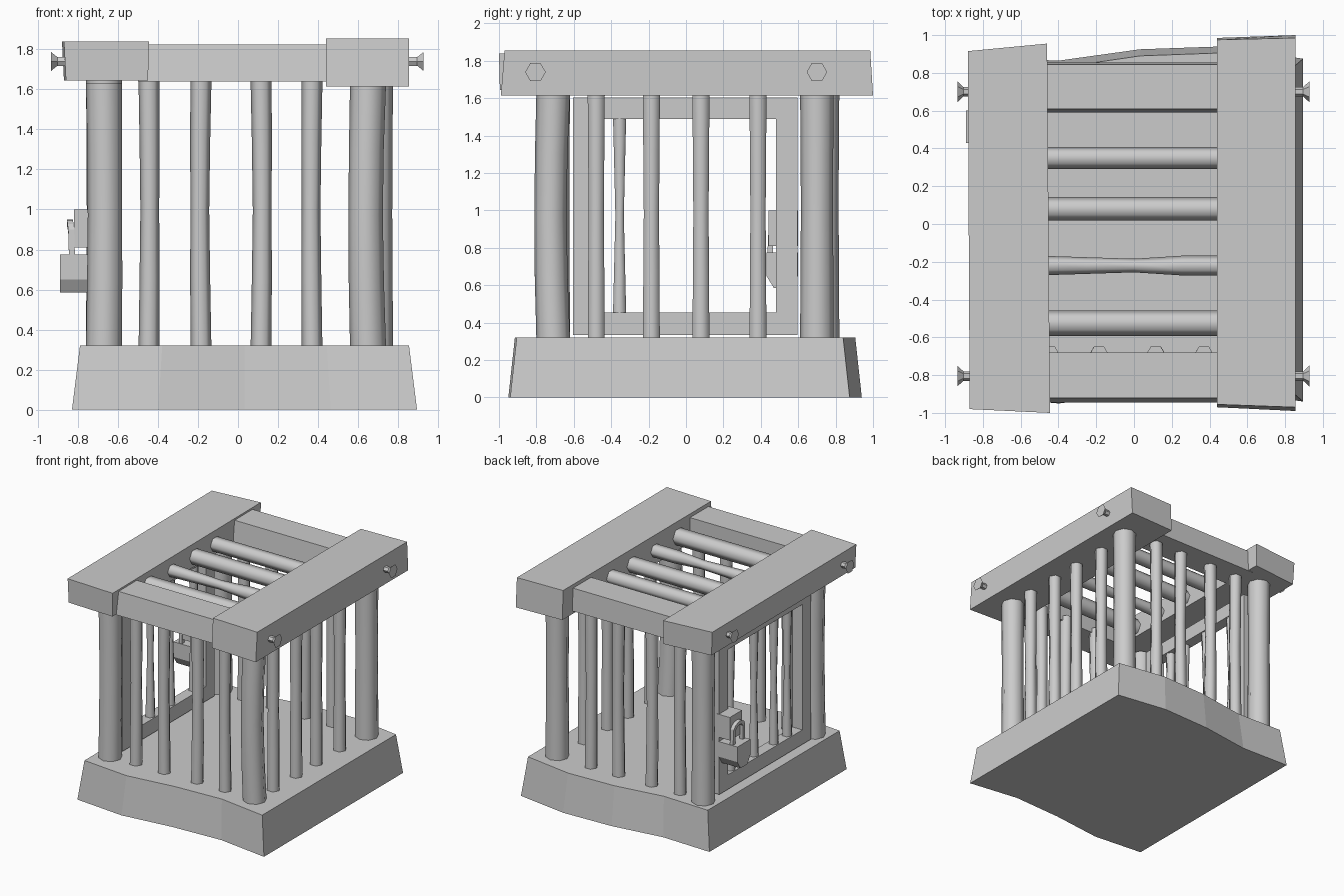
import bpy, bmesh, math
from mathutils import Vector

cube = bpy.data.objects.get("Cube")
if cube:
    bpy.data.objects.remove(cube, do_unlink=True)

grey = bpy.data.materials.new("plain_grey")
grey.use_nodes = True
COLOUR = (0.6, 0.6, 0.6, 1)
grey.diffuse_color = COLOUR
bsdf = next(n for n in grey.node_tree.nodes if n.type == 'BSDF_PRINCIPLED')
bsdf.inputs["Base Color"].default_value = COLOUR


def loft(name, rings, closed=False, smooth=False):
    """Skin a list of point rings; cap the ends, or join last to first."""
    bm = bmesh.new()
    loops = [[bm.verts.new(p) for p in ring] for ring in rings]
    pairs = list(zip(loops, loops[1:]))
    if closed:
        pairs.append((loops[-1], loops[0]))
    else:
        bm.faces.new(loops[0])
        bm.faces.new(loops[-1])
    n = len(loops[0])
    for a, b in pairs:
        for i in range(n):
            j = (i + 1) % n
            bm.faces.new((a[i], a[j], b[j], b[i]))
    bmesh.ops.recalc_face_normals(bm, faces=bm.faces)
    mesh = bpy.data.meshes.new(name)
    bm.to_mesh(mesh)
    bm.free()
    mesh.materials.append(grey)
    obj = bpy.data.objects.new(name, mesh)
    bpy.context.collection.objects.link(obj)
    if smooth:
        bpy.ops.object.select_all(action='DESELECT')
        obj.select_set(True)
        bpy.context.view_layer.objects.active = obj
        bpy.ops.object.shade_smooth_by_angle(angle=math.radians(65))
    return obj


def rod(name, start, end, radii, sides=6, bend=(0, 0, 0), smooth=True):
    """Many-sided bar with a radius per ring, bowed sideways by bend."""
    start, end, bend = Vector(start), Vector(end), Vector(bend)
    axis = (end - start).normalized()
    u = Vector((0, 1, 0)) if abs(axis.x) > 0.9 else Vector((1, 0, 0))
    v = axis.cross(u).normalized()
    rings = []
    for k, r in enumerate(radii):
        t = k / (len(radii) - 1)
        centre = start.lerp(end, t) + bend * math.sin(math.pi * t)
        angles = [math.tau * i / sides for i in range(sides)]
        rings.append([centre + r * (math.cos(a) * u + math.sin(a) * v) for a in angles])
    return loft(name, rings, smooth=smooth)


def slab(name, bottom, top, z0, z1):
    return loft(name, [[(x, y, z0) for x, y in bottom], [(x, y, z1) for x, y in top]])


def rect(x0, x1, y0, y1):
    return [(x0, y0), (x1, y0), (x1, y1), (x0, y1)]


# Base: tapered block with wavy front and back
back = [0.88, 0.865, 0.925, 0.94, 0.875]
front = [-0.91, -0.95, -0.90, -0.88, -0.94]


def base_ring(x0, x1, inset):
    xs = [x0 + (x1 - x0) * i / 4 for i in range(5)]
    return ([(x, y + inset) for x, y in zip(xs, front)]
            + [(x, y - inset) for x, y in zip(xs[::-1], back[::-1])])


slab("base", base_ring(-0.83, 0.895, 0), base_ring(-0.79, 0.855, 0.035), 0, 0.32)

# Roof side beams
right_top = [(-0.87, -0.98), (-0.445, -1.0), (-0.46, 0.955), (-0.88, 0.915)]
right_low = [(-0.86, -0.98), (-0.45, -0.995), (-0.46, 0.95), (-0.87, 0.91)]
slab("right_roof_beam", right_low, right_top, 1.645, 1.84)
left_top = [(0.44, -0.955), (0.855, -0.97), (0.855, 0.985), (0.44, 0.975)]
left_low = [(0.44, -0.97), (0.855, -0.99), (0.855, 1.0), (0.44, 0.985)]
slab("left_roof_beam", left_low, left_top, 1.615, 1.855)

# Roof cross beams, wider at the foot
slab("front_cross_beam", rect(-0.5, 0.5, -0.945, -0.68), rect(-0.5, 0.5, -0.92, -0.68), 1.64, 1.825)
slab("back_cross_beam", rect(-0.5, 0.5, 0.59, 0.855), rect(-0.5, 0.5, 0.61, 0.845), 1.64, 1.825)

# Roof rods
for y, ends, middle in [(-0.525, 0.068, 0.068), (-0.22, 0.052, 0.036),
                        (0.08, 0.062, 0.062), (0.35, 0.058, 0.058)]:
    rod("roof_rod", (-0.5, y, 1.73), (0.5, y, 1.73), [ends, (ends + middle) / 2, middle, ends, ends])

# Corner posts
for name, x, y, top, bend in [("front_right_post", -0.67, -0.71, 1.63, (0.005, 0, 0)),
                              ("front_left_post", 0.65, -0.71, 1.63, (-0.012, -0.015, 0)),
                              ("back_right_post", -0.67, 0.73, 1.66, (0, 0, 0)),
                              ("back_left_post", 0.685, 0.70, 1.63, (0, 0, 0))]:
    rod(name, (x, y, 0.31), (x, y, top), [0.09, 0.088, 0.086, 0.087, 0.09], 8, bend)

# Front and back bars
bar = [0.052, 0.05, 0.047, 0.05, 0.053]
for x, bow in [(-0.445, 0.004), (-0.185, -0.006), (0.115, 0.006), (0.37, -0.005)]:
    rod("front_bar", (x, -0.695, 0.31), (x, -0.695, 1.68), bar, bend=(bow, 0, 0))
    rod("back_bar", (x, 0.71, 0.31), (x, 0.71, 1.68), bar, bend=(bow, 0, 0))

# Left side bars
for y in (-0.48, -0.185, 0.08, 0.385):
    rod("left_side_bar", (0.66, y, 0.31), (0.66, y, 1.65), bar)


# Door: rectangular frame with bars, on the right side
def frame_ring(x, y0, y1, z0, z1):
    return [(x, y, z) for y, z in rect(y0, y1, z0, z1)]


outer, inner = (-0.605, 0.595, 0.335, 1.605), (-0.49, 0.48, 0.455, 1.49)
loft("door_frame", [frame_ring(-0.72, *outer), frame_ring(-0.63, *outer),
                    frame_ring(-0.63, *inner), frame_ring(-0.72, *inner)], closed=True)
for y in (-0.355, -0.18, 0.08, 0.385):
    rod("door_bar", (-0.675, y, 0.40), (-0.675, y, 1.55), [0.042, 0.034, 0.026, 0.034, 0.042])

# Hasp on the door edge
slab("hasp", rect(-0.82, -0.70, 0.44, 0.60), rect(-0.82, -0.70, 0.44, 0.60), 0.81, 1.0)

# Padlock body: shield outline pushed out sideways
shield = [(0.43, 0.775), (0.43, 0.65), (0.47, 0.585), (0.56, 0.585), (0.60, 0.65), (0.60, 0.775)]
loft("padlock_body", [[(x, y, z) for y, z in shield] for x in (-0.89, -0.715)])

# Padlock shackle: arch swept with a square section
arch = []
for i in range(9):
    a = math.pi * i / 8
    c, s = math.cos(a), math.sin(a)
    z_foot = 0.76 if i in (0, 8) else 0.87
    arch.append([(-0.83 + dx - 0.01 * s, 0.515 + r * c, z_foot + r * s)
                 for dx, r in [(-0.015, 0.05), (0.015, 0.05), (0.015, 0.08), (-0.015, 0.08)]])
loft("padlock_shackle", arch)

# Flared hexagonal screws through the roof beams
for side, face, tip in ((-1, 0.85, 0.935), (1, 0.84, 0.928)):
    for y in (-0.805, 0.70):
        z = 1.74
        rod("screw_shank", (side * face, y, z), (side * (tip - 0.03), y, z), [0.025, 0.025], smooth=False)
        rod("screw_head", (side * (tip - 0.032), y, z), (side * tip, y, z), [0.025, 0.04, 0.055], smooth=False)
